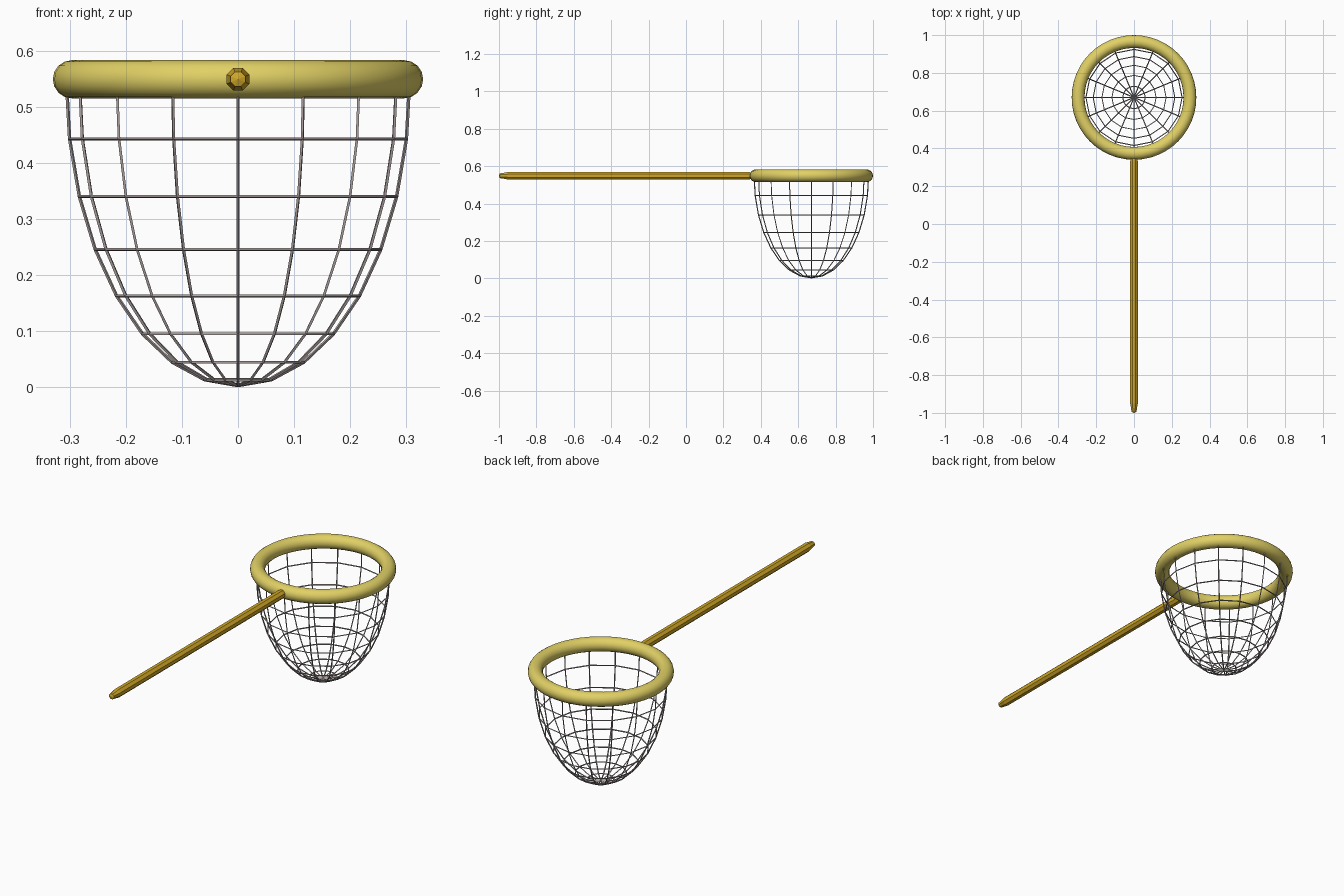
import bpy, bmesh, math
from mathutils import Vector

if "Cube" in bpy.data.objects:
    bpy.data.objects.remove(bpy.data.objects["Cube"])

CY, CZ = 0.67, 0.549   # centre of the hoop


def material(name, color):
    m = bpy.data.materials.new(name)
    m.diffuse_color = (*color, 1)
    m.use_nodes = True
    m.node_tree.nodes["Principled BSDF"].inputs["Base Color"].default_value = m.diffuse_color
    return m


def lathe(name, profile, steps, mat, loc, rot=(0, 0, 0)):
    """Spin an open (radius, height) profile around local z."""
    bm = bmesh.new()
    vs = [bm.verts.new((r, 0, z)) for r, z in profile]
    edges = [bm.edges.new(p) for p in zip(vs, vs[1:])]
    bmesh.ops.spin(bm, geom=vs + edges, cent=(0, 0, 0), axis=(0, 0, 1),
                   angle=2 * math.pi, steps=steps)
    bmesh.ops.remove_doubles(bm, verts=bm.verts, dist=1e-4)
    bmesh.ops.recalc_face_normals(bm, faces=bm.faces)
    me = bpy.data.meshes.new(name)
    bm.to_mesh(me)
    bm.free()
    ob = bpy.data.objects.new(name, me)
    bpy.context.collection.objects.link(ob)
    ob.location, ob.rotation_euler = loc, rot
    me.materials.append(mat)
    return ob


# Hoop
bpy.ops.mesh.primitive_torus_add(major_radius=0.296, minor_radius=0.034,
                                 major_segments=48, minor_segments=16,
                                 location=(0, CY, CZ))
hoop = bpy.context.object
hoop.name = "hoop"
hoop.data.materials.append(material("hoop_yellow", (0.75, 0.63, 0.13)))
bpy.ops.object.shade_smooth()

# Handle: eight-sided pole with a rounded butt end
pole = [(0, -1), (0.014, -0.995), (0.018, -0.97), (0.022, -0.95),
        (0.022, 0.33), (0.018, 0.36), (0, 0.37)]
lathe("handle", pole, 8, material("handle_wood", (0.64, 0.39, 0.02)),
      (0, 0, CZ), (-math.pi / 2, math.pi / 8, 0))

# Net: lower half of a stretched sphere turned into wires
bowl = [(0.306 * math.sin(a), -0.546 * math.cos(a))
        for a in (i * math.pi / 16 for i in range(9))]
net = lathe("net", bowl, 16, material("net_cord", (0.42, 0.37, 0.36)), (0, CY, CZ))
wire = net.modifiers.new("wire", 'WIREFRAME')
wire.thickness = 0.006
wire.use_even_offset = True
wire.use_boundary = True
